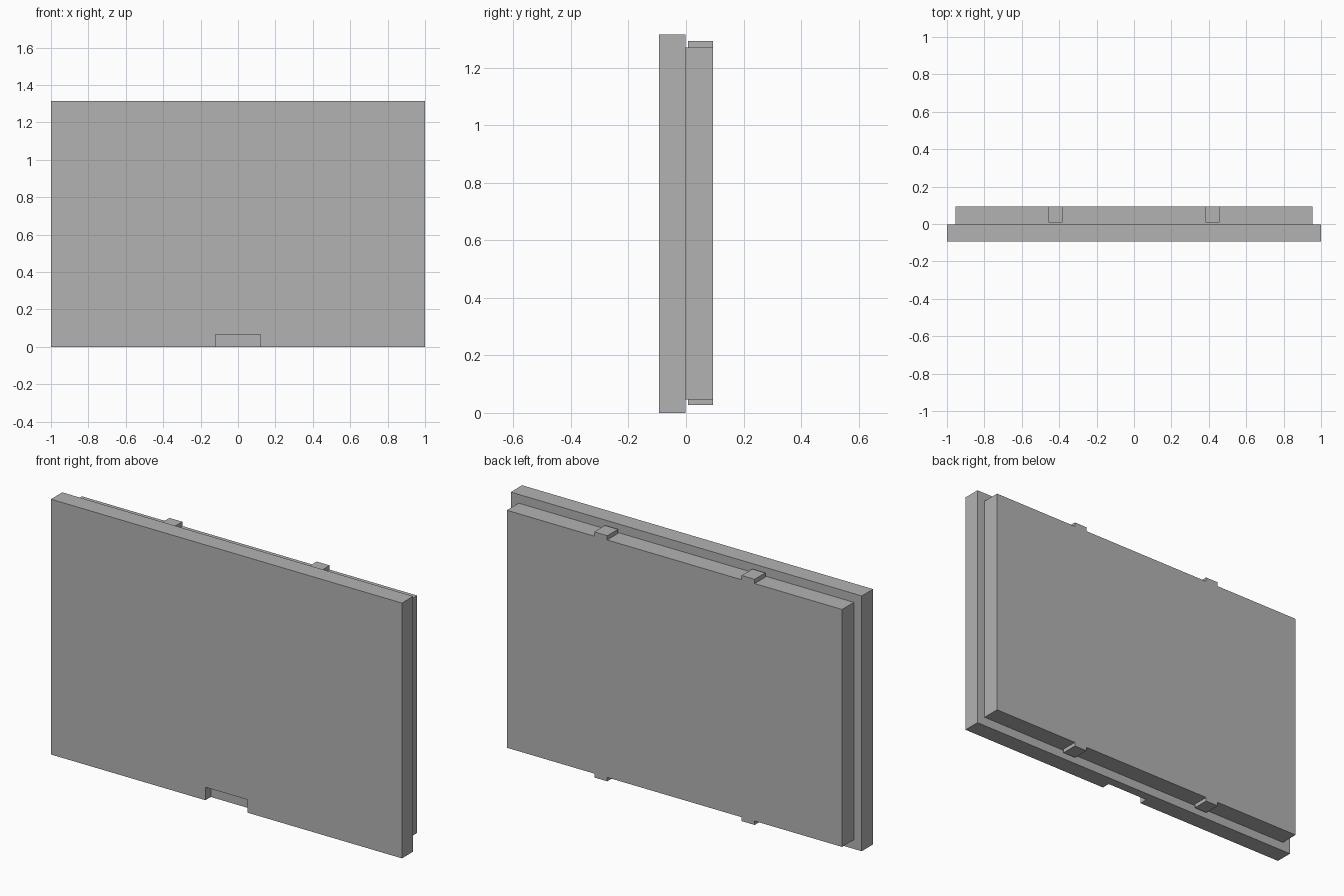
import bpy
import bmesh
from mathutils import Vector

cube = bpy.data.objects.get("Cube")
if cube:
    bpy.data.objects.remove(cube, do_unlink=True)

# Single grey finish
grey = bpy.data.materials.new("plain_grey")
colour = (0.45, 0.45, 0.45, 1)
grey.use_nodes = True
grey.diffuse_color = colour
for node in grey.node_tree.nodes:
    if node.type == "BSDF_PRINCIPLED":
        node.inputs["Base Color"].default_value = colour


def box(name, low, high):
    """Flat-sided box between two opposite corners."""
    low, high = Vector(low), Vector(high)
    bm = bmesh.new()
    bmesh.ops.create_cube(bm, size=1)
    bmesh.ops.scale(bm, vec=high - low, verts=bm.verts)
    bmesh.ops.translate(bm, vec=(low + high) / 2, verts=bm.verts)
    mesh = bpy.data.meshes.new(name)
    bm.to_mesh(mesh)
    bm.free()
    mesh.materials.append(grey)
    obj = bpy.data.objects.new(name, mesh)
    bpy.context.scene.collection.objects.link(obj)
    return obj


FRONT, JOINT, BACK = -0.094, -0.002, 0.094
HEIGHT = 1.315
PANEL_LOW, PANEL_HIGH = 0.047, 1.27

# Front plate with a shallow finger notch in its lower edge
plate = box("front_plate", (-1, FRONT, 0), (1, JOINT, HEIGHT))
cutter = box("notch_cutter", (-0.12, FRONT - 0.1, -0.1), (0.12, -0.05, 0.067))
cutter.hide_render = True
cutter.hide_viewport = True
cutter.display_type = "WIRE"
notch = plate.modifiers.new("finger_notch", "BOOLEAN")
notch.operation = "DIFFERENCE"
notch.solver = "EXACT"
notch.object = cutter

# Bake the notch and discard the cutter
bpy.context.view_layer.update()
graph = bpy.context.evaluated_depsgraph_get()
cut_mesh = bpy.data.meshes.new_from_object(plate.evaluated_get(graph))
plate.modifiers.clear()
plate.data = cut_mesh
bpy.data.objects.remove(cutter, do_unlink=True)

# Smaller back panel
box("back_panel", (-0.955, JOINT, PANEL_LOW), (0.955, BACK, PANEL_HIGH))

# Locking tabs along the top and bottom edges of the back panel
for side, x in (("left", 0.42), ("right", -0.42)):
    for edge, low, high in (("top", PANEL_HIGH, 1.292), ("bottom", 0.027, PANEL_LOW)):
        box(f"{edge}_tab_{side}", (x - 0.037, 0.007, low), (x + 0.037, BACK, high))
